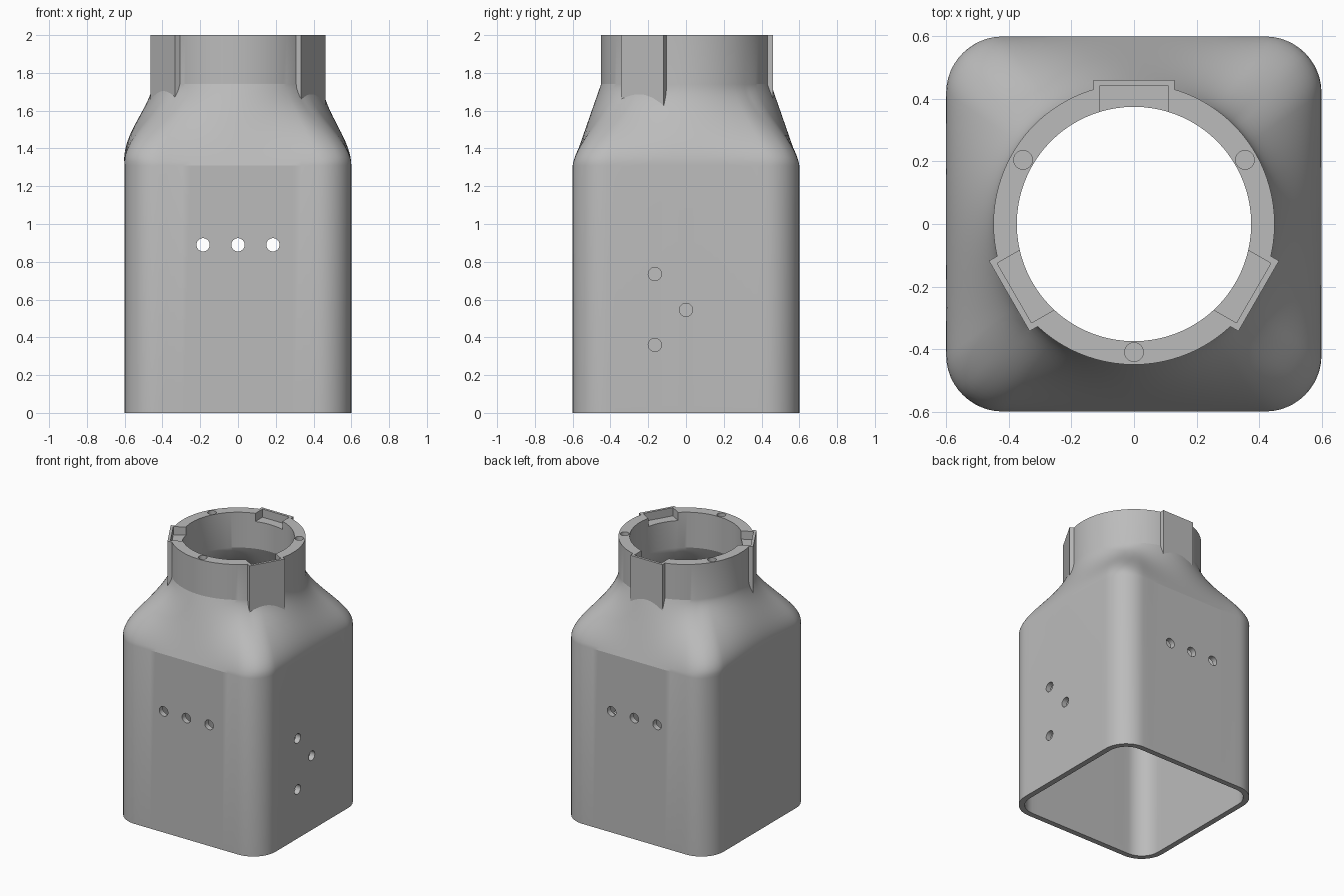
import bpy, bmesh, math
from mathutils import Matrix, Vector

default = bpy.data.objects.get("Cube")
if default:
    bpy.data.objects.remove(default, do_unlink=True)

grey = bpy.data.materials.new("plain grey")
grey.use_nodes = True
COLOUR = (0.5, 0.5, 0.5, 1)
grey.diffuse_color = COLOUR
grey.node_tree.nodes["Principled BSDF"].inputs["Base Color"].default_value = COLOUR

SHOULDER, NECK, TOP = 1.31, 1.74, 2.0


def make_object(name, bm):
    bmesh.ops.recalc_face_normals(bm, faces=bm.faces)
    mesh = bpy.data.meshes.new(name)
    bm.to_mesh(mesh)
    bm.free()
    mesh.materials.append(grey)
    obj = bpy.data.objects.new(name, mesh)
    bpy.context.collection.objects.link(obj)
    return obj


def rounded_square(half, radius, corner_steps=12, side_steps=20):
    """Counter-clockwise outline of a square with rounded corners."""
    points = []
    flat = half - radius
    for quarter in range(4):
        turn = Matrix.Rotation(quarter * math.pi / 2, 2)
        for i in range(side_steps):
            points.append(turn @ Vector((half, -flat + 2 * flat * i / side_steps)))
        for i in range(corner_steps):
            a = math.pi / 2 * i / corner_steps
            points.append(turn @ Vector((flat + radius * math.cos(a), flat + radius * math.sin(a))))
    return points


def shoulder_blend(t, angle):
    """Straight taper at front and back, S-curve on the sides and corners."""
    c = math.cos(angle)
    curved = t * t * (3 - 2 * t) - 0.14 * math.sin(math.pi * t) * max(0, -c) ** 3
    w = min(1, 2 * c * c)
    return t + (curved - t) * w


def bottle(name, half, corner, neck_radius, bottom, top):
    """Square body lofted into a round neck, as a closed solid."""
    square = rounded_square(half, corner)
    angles = [math.atan2(p.y, p.x) for p in square]
    steps = 20
    levels = [(bottom, 0)]
    levels += [(SHOULDER + (NECK - SHOULDER) * i / steps, i / steps) for i in range(steps + 1)]
    levels.append((top, 1))
    bm = bmesh.new()
    rings = []
    for z, t in levels:
        ring = []
        for p, a in zip(square, angles):
            circle = Vector((math.cos(a), math.sin(a))) * neck_radius
            q = p.lerp(circle, shoulder_blend(t, a))
            ring.append(bm.verts.new((q.x, q.y, z)))
        rings.append(ring)
    n = len(square)
    for low, high in zip(rings, rings[1:]):
        for i in range(n):
            j = (i + 1) % n
            bm.faces.new((low[i], low[j], high[j], high[i]))
    bm.faces.new(rings[0][::-1])
    bm.faces.new(rings[-1])
    return make_object(name, bm)


def box(name, angle, inner, outer, width, z0, z1):
    """Box that reaches outward along the given direction."""
    bm = bmesh.new()
    place = (Matrix.Rotation(angle, 4, "Z")
             @ Matrix.Translation(((inner + outer) / 2, 0, (z0 + z1) / 2))
             @ Matrix.Diagonal((outer - inner, width, z1 - z0, 1)))
    bmesh.ops.create_cube(bm, size=1, matrix=place)
    return make_object(name, bm)


def rod(name, centre, radius, length, axis="Z"):
    turn = {"X": Matrix.Rotation(math.pi / 2, 4, "Y"),
            "Y": Matrix.Rotation(math.pi / 2, 4, "X"),
            "Z": Matrix.Identity(4)}[axis]
    bm = bmesh.new()
    bmesh.ops.create_cone(bm, cap_ends=True, segments=32, radius1=radius, radius2=radius,
                          depth=length, matrix=Matrix.Translation(centre) @ turn)
    return make_object(name, bm)


def combine(target, other, operation):
    """Apply a boolean and remove the helper."""
    mod = target.modifiers.new("combine", "BOOLEAN")
    mod.operation = operation
    mod.solver = "EXACT"
    mod.object = other
    bpy.context.view_layer.objects.active = target
    bpy.ops.object.modifier_apply(modifier=mod.name)
    bpy.data.objects.remove(other, do_unlink=True)


# Outer shell with three lugs on the neck
housing = bottle("housing", 0.6, 0.18, 0.45, 0, TOP)
lug_angles = [math.radians(a) for a in (90, 210, 330)]
for a in lug_angles:
    combine(housing, box("lug", a, 0.3, 0.461, 0.26, 1.5, TOP), "UNION")

# Hollow interior, open at both ends
combine(housing, bottle("cavity", 0.56, 0.14, 0.375, -0.1, TOP + 0.1), "DIFFERENCE")

# Shallow pockets in the lugs and screw holes between them
for a in lug_angles:
    combine(housing, box("pocket", a, 0.3, 0.442, 0.22, TOP - 0.06, TOP + 0.1), "DIFFERENCE")
    b = a + math.pi
    spot = (0.41 * math.cos(b), 0.41 * math.sin(b), TOP)
    combine(housing, rod("screw_hole", spot, 0.03, 0.3), "DIFFERENCE")

# Row of holes through front and back
for x in (-0.185, 0, 0.185):
    combine(housing, rod("row_hole", (x, 0, 0.89), 0.035, 1.4, "Y"), "DIFFERENCE")

# Triangle of holes through the left side
for y, z in ((-0.165, 0.735), (0, 0.545), (-0.165, 0.36)):
    combine(housing, rod("side_hole", (0.6, y, z), 0.035, 0.3, "X"), "DIFFERENCE")

# Smooth curves, crisp edges
bpy.ops.object.select_all(action="DESELECT")
housing.select_set(True)
bpy.context.view_layer.objects.active = housing
bpy.ops.object.shade_smooth_by_angle(angle=math.radians(16))
